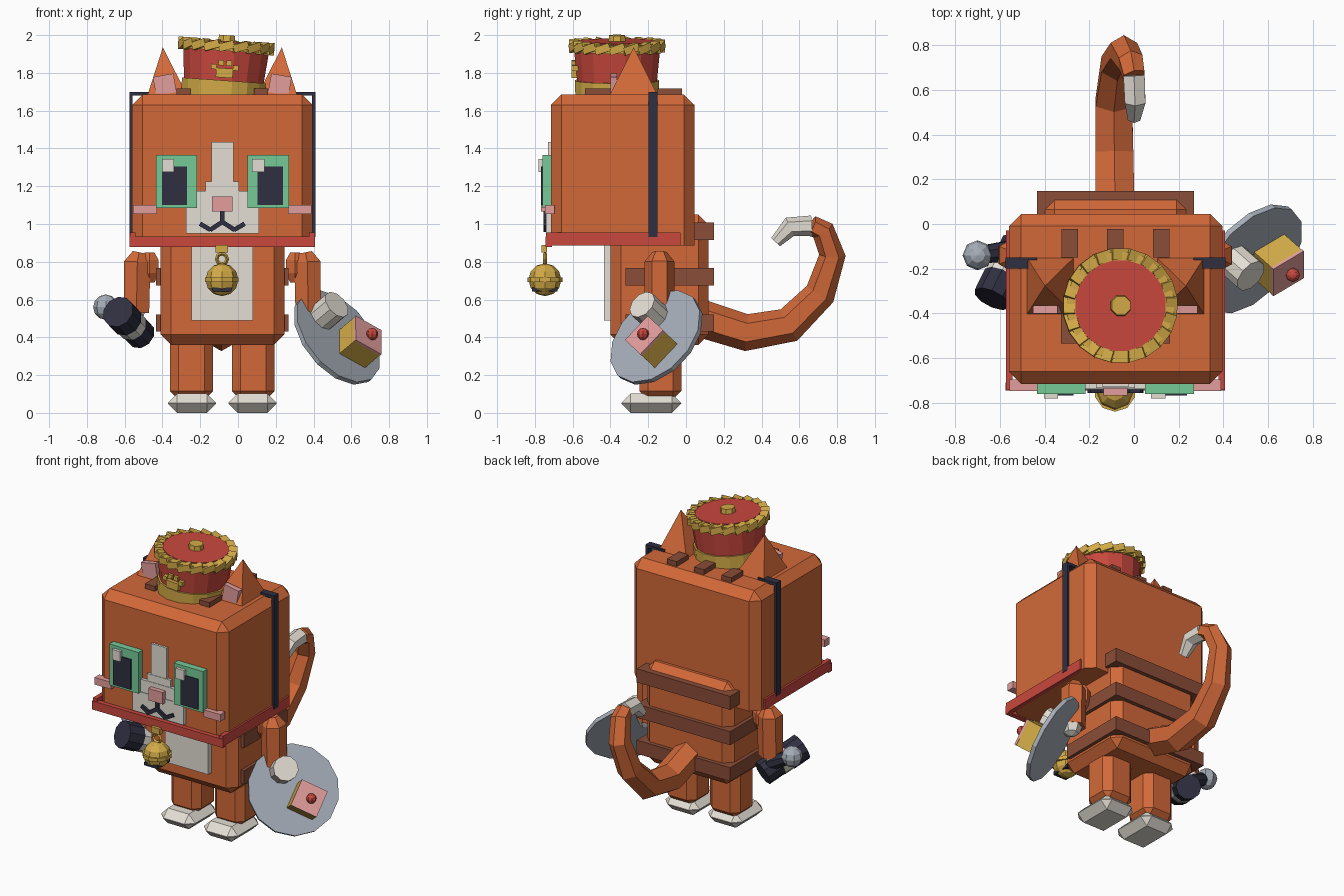
import bpy, bmesh, math
from mathutils import Matrix, Vector

if "Cube" in bpy.data.objects:
    bpy.data.objects.remove(bpy.data.objects["Cube"])

CX = -0.083  # the figure's own middle line


def mat(name, r, g, b):
    m = bpy.data.materials.new(name)
    lin = lambda c: ((c / 255 + 0.055) / 1.055) ** 2.4 if c > 10 else c / 3294
    m.diffuse_color = (lin(r), lin(g), lin(b), 1)
    m.use_nodes = True
    m.node_tree.nodes["Principled BSDF"].inputs["Base Color"].default_value = m.diffuse_color
    return m


ORANGE, BROWN = mat("orange fur", 210, 105, 57), mat("brown stripe", 138, 77, 56)
WHITE, GREEN = mat("off white", 228, 223, 213), mat("eye green", 118, 202, 153)
NAVY, RED = mat("dark navy", 47, 47, 65), mat("red cloth", 202, 72, 62)
GOLD, PINK = mat("gold", 212, 172, 72), mat("pink", 226, 158, 156)
GREY = mat("grey metal", 165, 173, 183)


def finish(name, bm, m):
    bmesh.ops.recalc_face_normals(bm, faces=bm.faces)
    me = bpy.data.meshes.new(name)
    bm.to_mesh(me)
    bm.free()
    me.materials.append(m)
    ob = bpy.data.objects.new(name, me)
    bpy.context.collection.objects.link(ob)
    return ob


def box(name, x, y, z, m, bevel=0, open_bottom=False, M=None):
    """Box from (min, max) ranges, chamfered if asked, then moved by M."""
    bm = bmesh.new()
    bmesh.ops.create_cube(bm, size=1)
    for v in bm.verts:
        v.co = [r[0] + (c + 0.5) * (r[1] - r[0]) for c, r in zip(v.co, (x, y, z))]
    if bevel:
        low = min(z) + 1e-4
        es = [e for e in bm.edges if not (open_bottom and all(v.co.z < low for v in e.verts))]
        bmesh.ops.bevel(bm, geom=es, offset=bevel, segments=1, affect='EDGES', profile=0.5)
    if M:
        bm.transform(M)
    return finish(name, bm, m)


def tube(name, pts, radii, m, n=6, M=None, turn=0.5):
    """Faceted tube with a ring of n points at every path point."""
    pts = [Vector(p) for p in pts]
    bm, rings = bmesh.new(), []
    for i, (p, r) in enumerate(zip(pts, radii)):
        d = (pts[min(i + 1, len(pts) - 1)] - pts[max(i - 1, 0)]).normalized()
        side = Vector((1, 0, 0)) if abs(d.x) < 0.8 else Vector((0, 1, 0))
        u = (side - d * side.dot(d)).normalized()
        w = d.cross(u)
        ang = [2 * math.pi * (k + turn) / n for k in range(n)]
        rings.append([bm.verts.new(p + u * r * math.cos(a) + w * r * math.sin(a)) for a in ang])
    for a, b in zip(rings, rings[1:]):
        for k in range(n):
            bm.faces.new((a[k], a[(k + 1) % n], b[(k + 1) % n], b[k]))
    bm.faces.new(rings[0])
    bm.faces.new(rings[-1])
    if M:
        bm.transform(M)
    return finish(name, bm, m)


def ball(name, c, r, m, seg=8, rings=6):
    bm = bmesh.new()
    bmesh.ops.create_uvsphere(bm, u_segments=seg, v_segments=rings, radius=r)
    bm.transform(Matrix.Translation(c))
    return finish(name, bm, m)


def around(c, *rots):
    M = Matrix.Translation(c)
    for deg, ax in rots:
        M = M @ Matrix.Rotation(math.radians(deg), 4, ax)
    return M


def mx(s, a, b):
    """x range at offsets a..b from the middle line, on side s."""
    return tuple(sorted((CX + s * a, CX + s * b)))


# head and body
box("head", (-0.56, 0.395), (-0.715, 0.045), (0.885, 1.685), ORANGE, 0.055, True)
box("body", (-0.41, 0.245), (-0.40, 0.12), (0.36, 1.05), ORANGE, 0.055)
box("belly_patch", (-0.245, 0.08), (-0.435, -0.39), (0.49, 0.9), WHITE)
for i, z in enumerate((0.43, 0.675, 0.915)):
    box(f"back_stripe_{i}", (-0.435, 0.268), (-0.32, 0.147), (z, z + 0.092), BROWN)

# collar, chin strap and bell
box("collar_front", (-0.575, 0.408), (-0.745, -0.71), (0.877, 0.935), RED)
for s in (-1, 1):
    box("collar_side", mx(s, 0.46, 0.49), (-0.74, -0.03), (0.885, 0.955), RED)
    box("strap_side", mx(s, 0.475, 0.492), (-0.198, -0.15), (0.93, 1.70), NAVY)
    box("strap_top", mx(s, 0.35, 0.492), (-0.198, -0.15), (1.68, 1.70), NAVY)
B = Vector((-0.085, -0.747, 0.705))
ball("bell", B, 0.087, GOLD)
tube("bell_band", [B - Vector((0, 0, 0.012)), B + Vector((0, 0, 0.012))], [0.093] * 2, GOLD, 10)
box("bell_slot", (-0.135, -0.035), (-0.815, -0.68), (0.642, 0.664), NAVY)
box("bell_clip", (-0.12, -0.053), (-0.765, -0.735), (0.85, 0.89), GOLD)
bpy.ops.mesh.primitive_torus_add(location=(-0.085, -0.747, 0.815), rotation=(math.pi / 2, 0, 0),
                                 major_radius=0.028, minor_radius=0.01,
                                 major_segments=8, minor_segments=4)
bpy.context.object.name = "bell_ring"
bpy.context.object.data.materials.append(GOLD)

# face
for s, shine in ((-1, (-0.402, -0.34)), (1, (0.075, 0.14))):
    box("eye", mx(s, 0.133, 0.352), (-0.76, -0.70), (1.085, 1.365), GREEN)
    box("pupil", mx(s, 0.187, 0.32), (-0.767, -0.755), (1.10, 1.305), NAVY)
    box("eye_shine", shine, (-0.78, -0.755), (1.275, 1.345), WHITE)
    box("cheek", mx(s, 0.347, 0.473), (-0.747, -0.695), (1.052, 1.10), PINK)
    box("mouth_inner", (-0.04, 0.04), (-0.012, 0.012), (-0.012, 0.012), NAVY,
        M=around((CX + s * 0.032, -0.743, 0.99), (s * 33, 'Y')))
    box("mouth_outer", (-0.033, 0.033), (-0.012, 0.012), (-0.012, 0.012), NAVY,
        M=around((CX + s * 0.09, -0.743, 0.985), (s * -30, 'Y')))
box("mouth_line", (-0.095, -0.071), (-0.755, -0.73), (0.995, 1.07), NAVY)
box("nose", (-0.137, -0.029), (-0.767, -0.72), (1.065, 1.145), PINK)
for i, (w, z0, z1, y) in enumerate(((0.058, 1.22, 1.435, -0.73), (0.088, 1.17, 1.225, -0.733),
                                    (0.133, 1.085, 1.175, -0.736), (0.193, 0.95, 1.09, -0.74))):
    box(f"muzzle_{i}", (CX - w, CX + w), (y, -0.70), (z0, z1), WHITE)

# ears and the stripes on top of the head
for s in (-1, 1):
    bm = bmesh.new()
    base = [bm.verts.new((CX + s * x, y, 1.67))
            for x, y in ((0.18, -0.41), (0.40, -0.41), (0.40, -0.145), (0.18, -0.145))]
    tip = bm.verts.new((CX + s * 0.315, -0.277, 1.935))
    bm.faces.new(base)
    for k in range(4):
        bm.faces.new((base[k], base[(k + 1) % 4], tip))
    finish("ear", bm, ORANGE)
    box("inner_ear", (-0.055, 0.055), (-0.015, 0.02), (-0.05, 0.05), PINK,
        M=around((CX + s * 0.305, -0.385, 1.738), (s * 10, 'Y')))
    box("head_stripe_front", mx(s, 0.168, 0.243), (-0.535, -0.40), (1.67, 1.718), BROWN)
for dx in (-0.205, 0, 0.205):
    box("head_stripe_back", (CX + dx - 0.037, CX + dx + 0.037), (-0.15, -0.022), (1.67, 1.718), BROWN)

# tilted round hat
H = around((-0.08, -0.365, 1.685), (4, 'Y'))


def drum(name, z0, z1, r0, r1, m, n=16):
    tube(name, [(0, 0, z0), (0, 0, z1)], [r0, r1], m, n, H)


drum("hat_band", -0.01, 0.075, 0.225, 0.227, GOLD)
drum("hat_side", 0.07, 0.24, 0.215, 0.232, RED)
drum("hat_rim", 0.232, 0.278, 0.243, 0.243, GOLD, 20)
drum("hat_top", 0.277, 0.284, 0.205, 0.205, RED, 20)
drum("hat_button", 0.28, 0.315, 0.05, 0.045, GOLD, 8)
for k in range(20):  # rope twist round the rim
    M = H @ Matrix.Rotation(math.tau * k / 20, 4, 'Z') @ around((0.23, 0, 0.258), (18, 'X'))
    box("rim_rope", (-0.026, 0.025), (-0.042, 0.042), (-0.021, 0.021), GOLD, M=M)
box("badge_pad", (-0.045, 0.045), (-0.242, -0.20), (0.09, 0.14), GOLD, M=H)
for x, z in ((-0.058, 0.145), (-0.021, 0.168), (0.021, 0.168), (0.058, 0.145)):
    box("badge_toe", (x - 0.015, x + 0.015), (-0.24, -0.20), (z - 0.014, z + 0.014), GOLD, M=H)

# legs, feet, arms, hands
for s in (-1, 1):
    leg = box("leg", mx(s, 0.05, 0.277), (-0.247, -0.025), (0.07, 0.42), ORANGE, 0.045)
    box("foot", mx(s, 0.033, 0.288), (-0.342, -0.025), (0, 0.102), WHITE, 0.049)
    ax = CX + s * 0.45
    tube("arm", [(ax - s * 0.01, -0.14, 0.85), (ax, -0.14, 0.80), (ax + s * 0.005, -0.14, 0.53)],
         [0.04, 0.08, 0.078], ORANGE)
    sx = CX + s * 0.385
    tube("shoulder", [(sx, -0.14, 0.848), (sx, -0.14, 0.81), (sx, -0.14, 0.74), (sx, -0.14, 0.69)],
         [0.03, 0.055, 0.055, 0.03], ORANGE)
    ball("hand", (ax + s * 0.02, -0.14, 0.53), 0.068, WHITE, 6, 4)

# tail, with a white tip
TAIL = [(-0.085, 0.08, 0.50, 0.10), (-0.088, 0.32, 0.425, 0.098), (-0.09, 0.545, 0.465, 0.094),
        (-0.075, 0.71, 0.63, 0.082), (-0.045, 0.775, 0.835, 0.07), (-0.015, 0.725, 0.965, 0.062),
        (0.0, 0.665, 0.99, 0.055), (0.005, 0.55, 0.985, 0.053), (0.0, 0.475, 0.905, 0.032)]
for nm, part, m in (("tail", TAIL[:7], ORANGE), ("tail_tip", TAIL[6:], WHITE)):
    tube(nm, [p[:3] for p in part], [p[3] for p in part], m)

# toy mallet in the left-hand side of the front view
F, R = Vector((-0.635, -0.335, 0.535)), Vector((-0.515, -0.09, 0.415))
for nm, a, b, r, m in (("mallet_front", 0, 0.38, 0.088, NAVY), ("mallet_band", 0.38, 0.62, 0.084, WHITE),
                       ("mallet_back", 0.62, 1, 0.08, NAVY)):
    tube(nm, [F.lerp(R, a), F.lerp(R, b)], [r, r], m, 10)
tube("mallet_handle", [(-0.69, -0.138, 0.555), (-0.55, -0.12, 0.485)], [0.042, 0.05], NAVY, 8)
ball("mallet_knob", (-0.70, -0.14, 0.56), 0.067, GREY)

# tilted plate with a cup, and a cake with a cherry
N = Vector((0.63, -0.56, 0.53)).normalized()
P = Vector((0.525, -0.157, 0.40))
tube("plate", [P - N * 0.015, P + N * 0.012], [0.288] * 2, GREY, 14)
C = Vector((0.447, -0.165, 0.51))
tube("cup", [C - N * 0.02, C + N * 0.12], [0.08] * 2, WHITE, 10)
A = Vector((0.127, 0.09, -0.085))
A = (A - N * A.dot(N)).normalized()
K = Matrix((A, N.cross(A), N)).transposed().to_4x4()
K.translation = (0.608, -0.148, 0.342)
box("cake", (-0.087, 0.087), (-0.087, 0.087), (-0.015, 0.118), GOLD, M=K)
box("icing", (-0.088, 0.088), (-0.088, 0.088), (0.118, 0.132), PINK, M=K)
ball("cherry", K @ Vector((0.01, 0, 0.15)), 0.032, RED)
